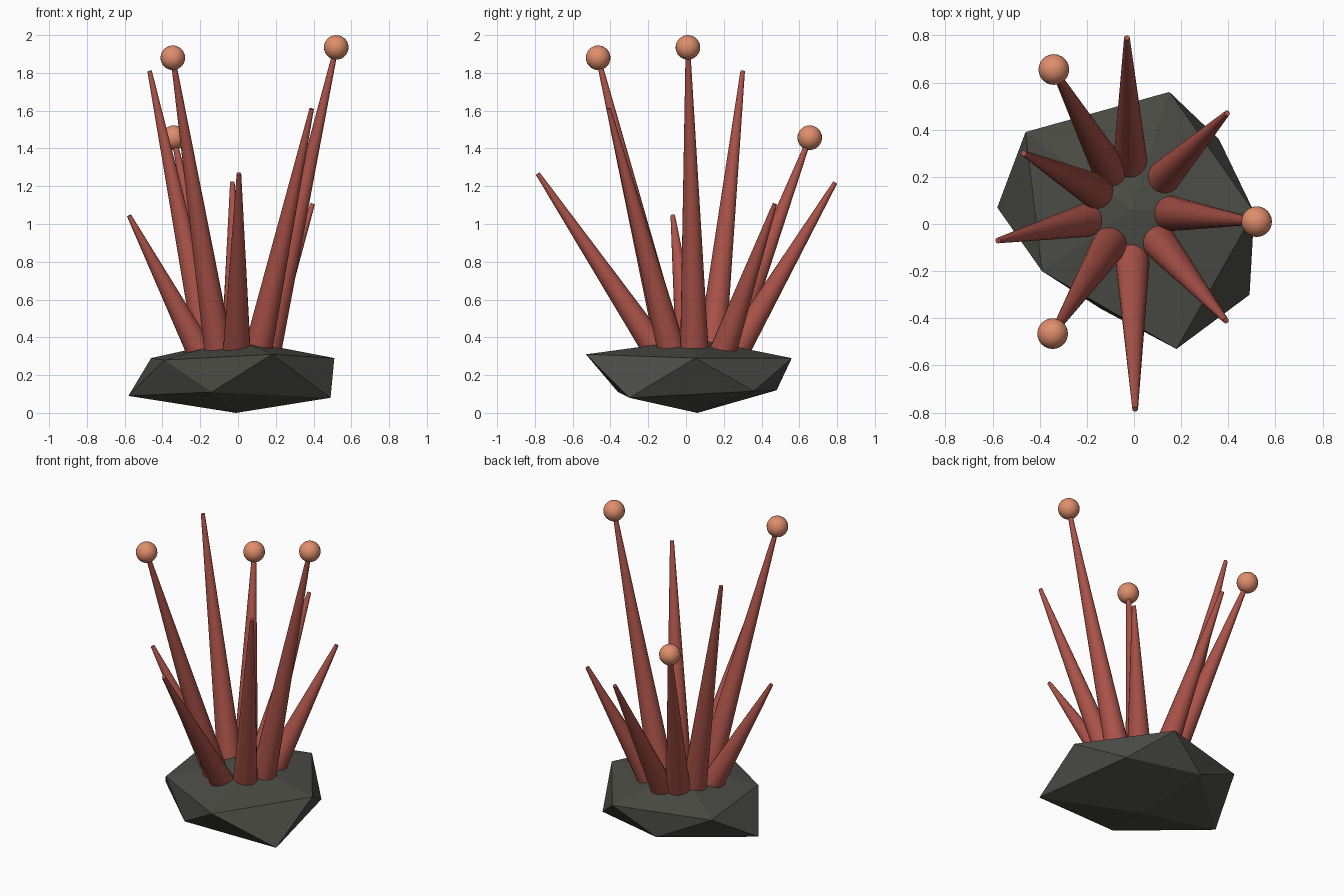
import bpy, bmesh, math
from mathutils import Vector

if "Cube" in bpy.data.objects:
    bpy.data.objects.remove(bpy.data.objects["Cube"])


def material(name, rgb):
    m = bpy.data.materials.new(name)
    m.diffuse_color = (*rgb, 1)
    m.use_nodes = True
    m.node_tree.nodes["Principled BSDF"].inputs["Base Color"].default_value = m.diffuse_color
    return m


ROCK = material("dark_stone", (0.072, 0.072, 0.062))
RED = material("coral_red", (0.40, 0.085, 0.065))
PEACH = material("peach", (0.74, 0.27, 0.15))


def add_object(name, bm, mat, smooth):
    bmesh.ops.recalc_face_normals(bm, faces=bm.faces[:])
    me = bpy.data.meshes.new(name)
    bm.to_mesh(me)
    bm.free()
    me.materials.append(mat)
    ob = bpy.data.objects.new(name, me)
    bpy.context.collection.objects.link(ob)
    if smooth:
        bpy.ops.object.select_all(action='DESELECT')
        ob.select_set(True)
        bpy.context.view_layer.objects.active = ob
        bpy.ops.object.shade_smooth_by_angle(angle=math.radians(40))
    return ob


# Rock: an irregular, flattened icosahedron with two staggered rings
CX, CY = -0.01, 0.06
upper = [(0.18, -0.53, 0.31), (0.51, 0.05, 0.29), (0.15, 0.56, 0.29),
         (-0.46, 0.39, 0.29), (-0.39, -0.20, 0.28)]
lower = [(0.49, -0.30, 0.08), (0.36, 0.36, 0.115), (-0.12, 0.48, 0.12),
         (-0.58, 0.07, 0.09), (-0.14, -0.36, 0.11)]
bm = bmesh.new()
top = bm.verts.new((CX, CY, 0.39))
bottom = bm.verts.new((CX, CY, 0.0))
up = [bm.verts.new(p) for p in upper]
lo = [bm.verts.new(p) for p in lower]
for i in range(5):
    j = (i + 1) % 5
    bm.faces.new((top, up[i], up[j]))
    bm.faces.new((up[i], lo[i], up[j]))
    bm.faces.new((lo[i], lo[j], up[j]))
    bm.faces.new((bottom, lo[j], lo[i]))
add_object("rock", bm, ROCK, False)

# Tentacles: tapered cones fanning out of the rock, some with a ball on the tip
tips = [((0.52, 0.01, 1.935), True), ((0.395, 0.47, 1.105), False),
        ((-0.03, 0.79, 1.22), False), ((-0.34, 0.655, 1.457), True),
        ((-0.468, 0.30, 1.81), False), ((-0.577, -0.07, 1.045), False),
        ((-0.345, -0.465, 1.88), True), ((0.005, -0.785, 1.267), False),
        ((0.39, -0.41, 1.61), False)]
for n, (tip, ball) in enumerate(tips, 1):
    tip = Vector(tip)
    a = math.atan2(tip.y - CY, tip.x - CX)
    base = Vector((CX + 0.14 * math.cos(a), CY + 0.14 * math.sin(a), 0.22))
    axis = tip - base
    bm = bmesh.new()
    bmesh.ops.create_cone(bm, cap_ends=True, segments=20, radius1=0.08,
                          radius2=0.012, depth=axis.length)
    bmesh.ops.rotate(bm, verts=bm.verts[:],
                     matrix=axis.to_track_quat('Z', 'Y').to_matrix())
    bmesh.ops.translate(bm, verts=bm.verts[:], vec=(base + tip) / 2)
    add_object(f"tentacle_{n}", bm, RED, True)
    if ball:
        bm = bmesh.new()
        bmesh.ops.create_uvsphere(bm, u_segments=24, v_segments=16, radius=0.065)
        bmesh.ops.translate(bm, verts=bm.verts[:], vec=tip)
        add_object(f"tip_ball_{n}", bm, PEACH, True)
